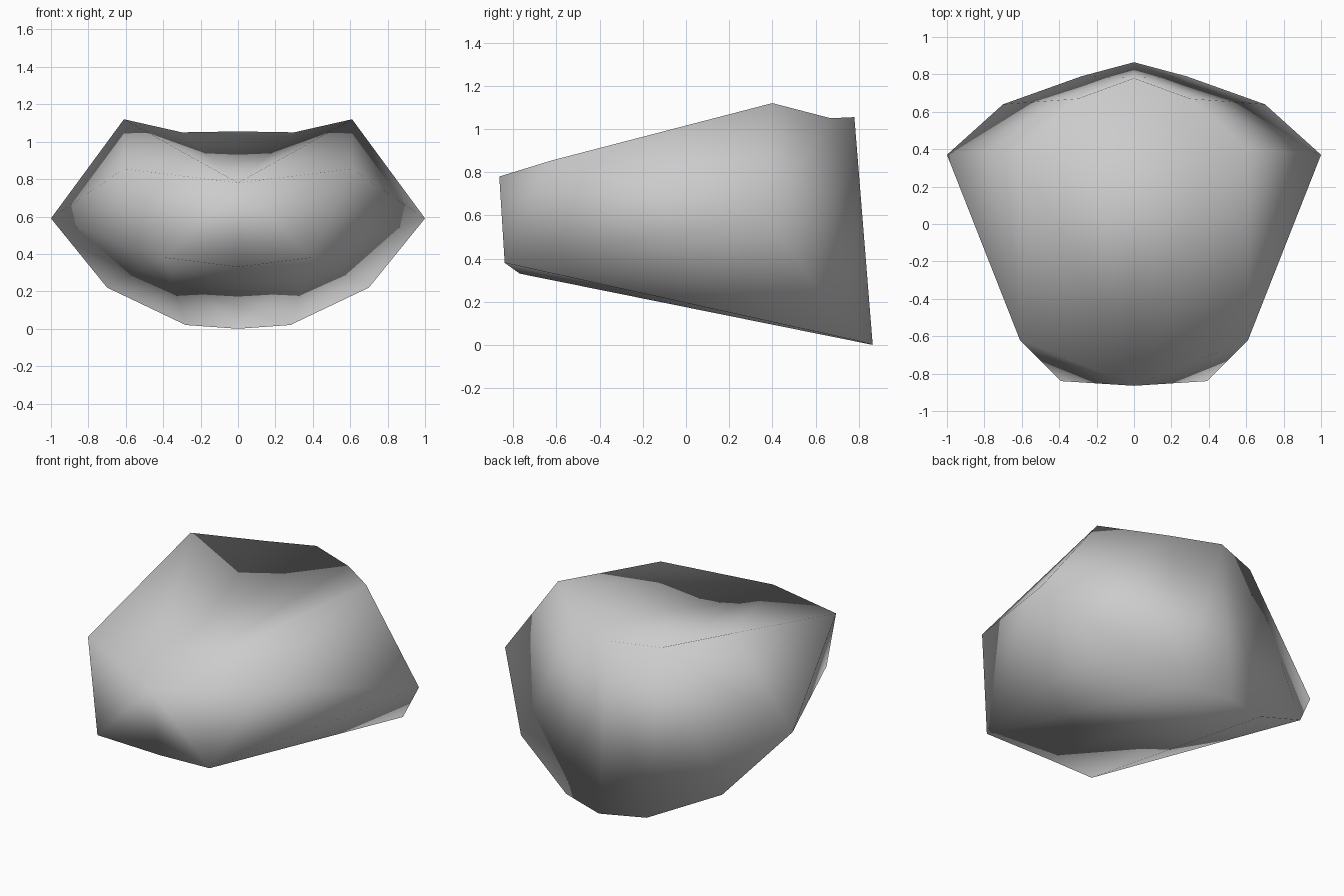
import bpy, bmesh

if "Cube" in bpy.data.objects:
    bpy.data.objects.remove(bpy.data.objects["Cube"])

# Corner points of one half (x >= 0); points on x = 0 are shared by both halves
POINTS = {
    "front_top": (0, -.865, .78), "shoulder": (.61, -.62, .855),
    "chin_side": (.39, -.84, .38), "chin": (0, -.77, .33),
    "flank": (1, .37, .59), "peak": (.61, .40, 1.12),
    "rim": (0, .78, 1.055), "rim_side": (.30, .67, 1.05),
    "haunch": (.70, .64, .22),
    "heel": (0, .865, 0), "heel_side": (.28, .79, .02),
}
FACES = [
    # sunken top
    "front_top shoulder peak", "front_top peak rim_side", "front_top rim_side rim",
    # front
    "front_top chin_side shoulder", "front_top chin chin_side",
    # sides
    "shoulder flank peak", "shoulder chin_side flank", "chin_side haunch flank",
    # underside
    "chin_side heel_side haunch", "chin_side heel heel_side", "chin_side chin heel",
    # back
    "peak flank rim_side", "flank haunch rim_side", "rim_side haunch heel_side",
    "rim rim_side heel_side", "rim heel_side heel",
]

bm = bmesh.new()
right = {n: bm.verts.new(p) for n, p in POINTS.items()}
left = {n: right[n] if p[0] == 0 else bm.verts.new((-p[0], p[1], p[2]))
        for n, p in POINTS.items()}
for face in FACES:
    names = face.split()
    bm.faces.new([right[n] for n in names])
    bm.faces.new([left[n] for n in reversed(names)])
bmesh.ops.recalc_face_normals(bm, faces=bm.faces[:])
for f in bm.faces:
    f.smooth = True

mesh = bpy.data.meshes.new("shell")
bm.to_mesh(mesh)
bm.free()
grey = bpy.data.materials.new("light_grey")
grey.diffuse_color = (.6, .6, .6, 1)
grey.use_nodes = True
grey.node_tree.nodes["Principled BSDF"].inputs["Base Color"].default_value = grey.diffuse_color
mesh.materials.append(grey)
bpy.context.collection.objects.link(bpy.data.objects.new("shell", mesh))
